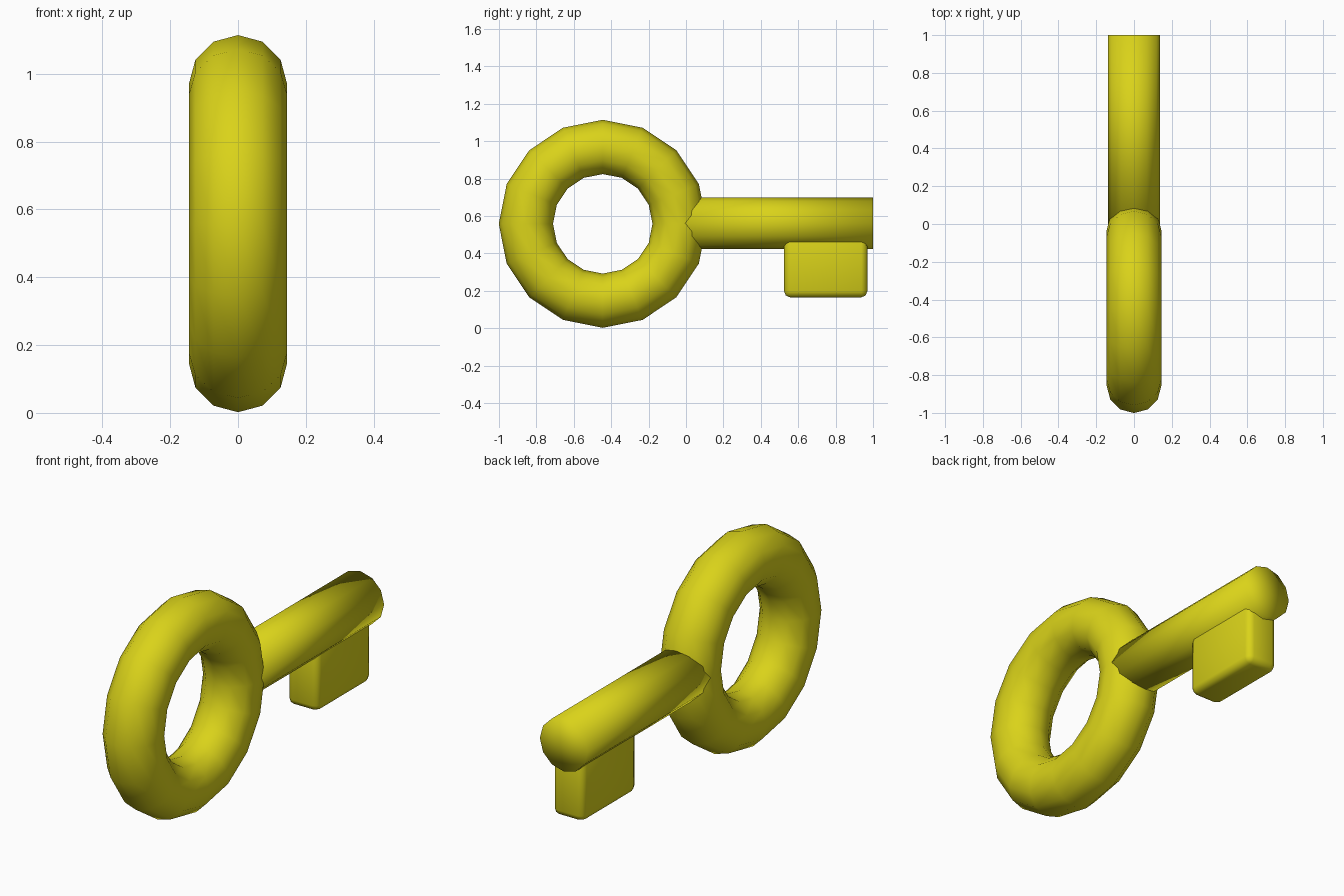
import bpy
import math

if "Cube" in bpy.data.objects:
    bpy.data.objects.remove(bpy.data.objects["Cube"])

Z = 0.558  # height of the key's axis

mat = bpy.data.materials.new("yellow")
mat.diffuse_color = (0.70, 0.65, 0.01, 1.0)
mat.use_nodes = True
mat.node_tree.nodes["Principled BSDF"].inputs["Base Color"].default_value = mat.diffuse_color


def finish(name):
    """Name, colour and smooth the active object."""
    ob = bpy.context.object
    ob.name = name
    ob.data.materials.append(mat)
    bpy.ops.object.shade_smooth()
    return ob


# Ring handle, standing in the YZ plane
bpy.ops.mesh.primitive_torus_add(
    major_segments=16, minor_segments=12, major_radius=0.411, minor_radius=0.145,
    location=(0, -0.445, Z), rotation=(0, math.pi / 2, 0))
finish("ring_handle")

# Shaft, starting inside the ring and running to the back
y0, y1 = -0.02, 1.0
bpy.ops.mesh.primitive_cylinder_add(
    vertices=12, radius=0.137, depth=y1 - y0, end_fill_type='TRIFAN',
    location=(0, (y0 + y1) / 2, Z + 0.003), rotation=(math.pi / 2, 0, 0))
finish("shaft")

# Bit: rounded block hanging below the end of the shaft
z0, z1 = 0.165, 0.55
bpy.ops.mesh.primitive_cube_add(size=1, location=(0, 0.747, (z0 + z1) / 2))
bit = bpy.context.object
bit.scale = (0.175, 0.445, z1 - z0)
bpy.ops.object.transform_apply(location=False, rotation=False, scale=True)
bevel = bit.modifiers.new("rounding", 'BEVEL')
bevel.width = 0.032
bevel.segments = 2
finish("bit")
